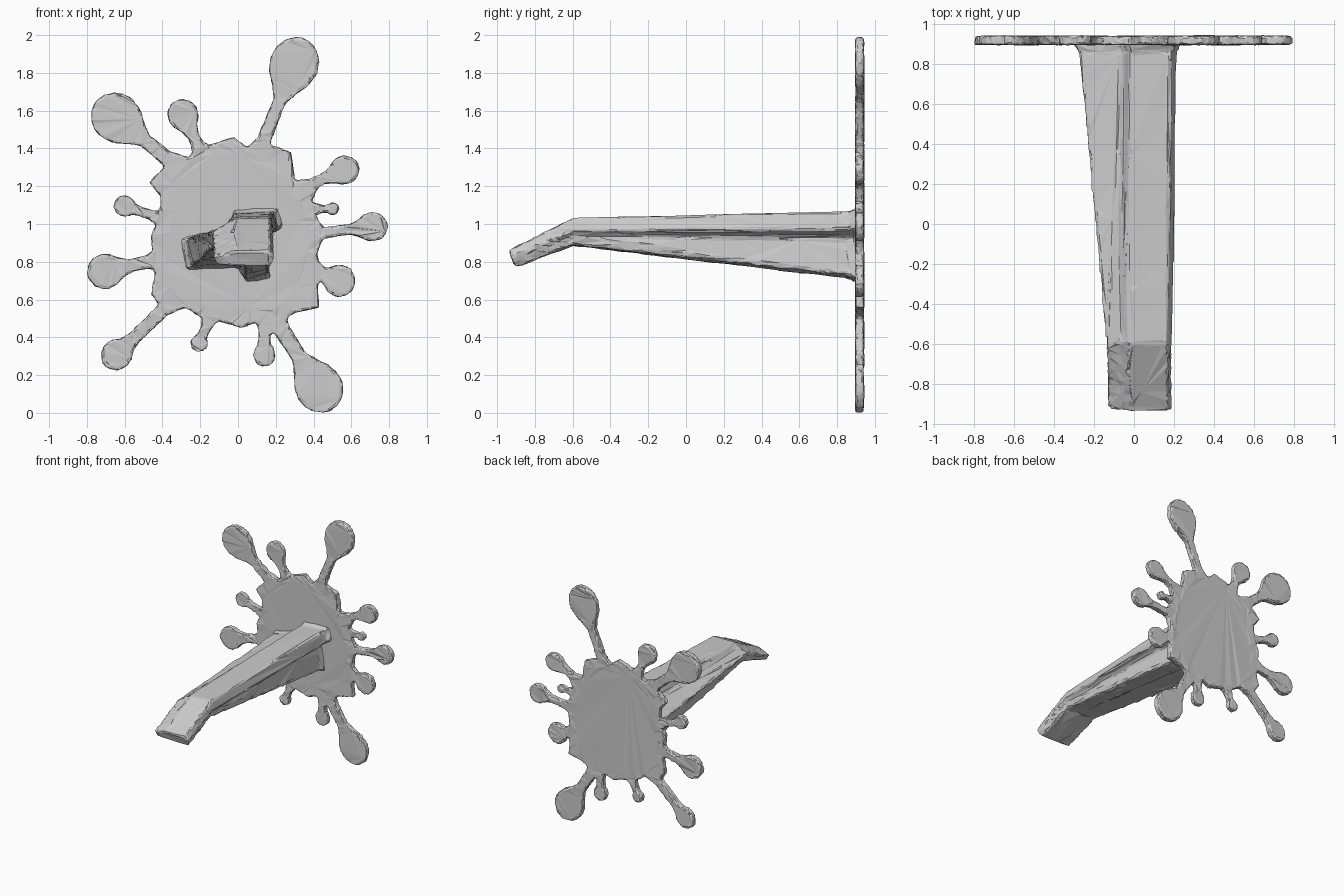
import bpy, bmesh, random
from mathutils import Vector

random.seed(4)
cube = bpy.data.objects.get("Cube")
if cube:
    bpy.data.objects.remove(cube, do_unlink=True)

grey = bpy.data.materials.new("plain grey")
grey.use_nodes = True
grey.diffuse_color = (0.6, 0.6, 0.6, 1)
grey.node_tree.nodes["Principled BSDF"].inputs["Base Color"].default_value = (0.6, 0.6, 0.6, 1)

FRONT, BACK = 0.897, 0.942


def loft(bm, rings):
    """Skin matching rings of points into a closed solid."""
    rings = [[bm.verts.new(p) for p in ring] for ring in rings]
    n = len(rings[0])
    for a, b in zip(rings, rings[1:]):
        for i in range(n):
            j = (i + 1) % n
            bm.faces.new((a[i], a[j], b[j], b[i]))
    bm.faces.new(rings[0][::-1])
    bm.faces.new(rings[-1])


def slab(bm, outline):
    loft(bm, [[(p[0], y, p[1]) for p in outline] for y in (FRONT, BACK)])


def drop(bm, root, bulb, radius, stretch, neck):
    """Flat droplet: flared root, thin neck and a rounded, stretched bulb."""
    root, bulb = Vector(root), Vector(bulb)
    axis = (bulb - root).normalized()
    side = Vector((-axis.y, axis.x))
    length = (bulb - root).length
    start = length - radius * stretch * 1.15
    steps = [(-0.05, neck * 2.2), (0.01, neck * 1.6), (0.05, neck * 1.1),
             (max(0.06, start - 0.02), neck)]
    for c, w in ((-0.8, 0.58), (-0.45, 0.86), (0, 1), (0.4, 0.93),
                 (0.7, 0.72), (0.9, 0.44), (1, 0.15)):
        reach = stretch if c < 0 else max(1, stretch * 0.95)
        steps.append((length + c * radius * reach, max(radius * w, neck * 0.5 if c > 0 else neck)))
    left = [root + axis * d + side * w for d, w in steps]
    right = [root + axis * d - side * w for d, w in steps]
    slab(bm, left + right[::-1])


def finish(name, bm, voxel, ratio, rough):
    """Fuse the pieces, thin the mesh to coarse facets and roughen it."""
    bmesh.ops.recalc_face_normals(bm, faces=bm.faces)
    mesh = bpy.data.meshes.new(name)
    bm.to_mesh(mesh)
    bm.free()
    obj = bpy.data.objects.new(name, mesh)
    bpy.context.collection.objects.link(obj)
    remesh = obj.modifiers.new("fuse", 'REMESH')
    remesh.mode = 'VOXEL'
    remesh.voxel_size = voxel
    obj.modifiers.new("facets", 'DECIMATE').ratio = ratio
    graph = bpy.context.evaluated_depsgraph_get()
    obj.data = bpy.data.meshes.new_from_object(obj.evaluated_get(graph))
    obj.modifiers.clear()
    obj.data.name = name
    for v in obj.data.vertices:
        v.co += Vector([random.uniform(-rough, rough) for _ in range(3)])
    obj.data.materials.clear()
    obj.data.materials.append(grey)
    obj.data.shade_flat()
    return obj


# Splat plate: ragged middle
body = [(-.02, 1.46), (.04, 1.41), (.12, 1.42), (.2, 1.41), (.28, 1.38), (.3, 1.23),
        (.42, 1.18), (.38, 1.1), (.42, 1.03), (.46, .96), (.42, .85), (.43, .77),
        (.42, .65), (.43, .56), (.3, .53), (.22, .48), (.12, .49), (.02, .45),
        (-.08, .48), (-.2, .51), (-.3, .57), (-.4, .55), (-.46, .63), (-.44, .73),
        (-.46, .94), (-.41, 1.05), (-.41, 1.15), (-.47, 1.22), (-.36, 1.33),
        (-.25, 1.36), (-.15, 1.42)]
bm = bmesh.new()
slab(bm, body)

# Splat plate: droplets as root, bulb centre, radius, stretch, neck half width
drops = [((.12, 1.4), (.295, 1.84), .13, 1.22, .033),
         ((-.34, 1.32), (-.64, 1.56), .13, 1.15, .035),
         ((-.2, 1.39), (-.29, 1.575), .082, 1.1, .028),
         ((.34, 1.19), (.56, 1.285), .075, 1.15, .027),
         ((.39, 1.08), (.5, 1.08), .033, 1, .02),
         ((.42, .95), (.71, .985), .078, 1.1, .026),
         ((.4, .75), (.535, .7), .085, 1, .035),
         ((.2, .49), (.425, .14), .125, 1.2, .04),
         ((.14, .5), (.14, .31), .058, 1.15, .03),
         ((-.15, .5), (-.205, .37), .045, 1, .025),
         ((-.36, .58), (-.64, .31), .08, 1.15, .033),
         ((-.43, .81), (-.7, .75), .093, 1.1, .032),
         ((-.41, 1.03), (-.6, 1.095), .055, 1.1, .024)]
for d in drops:
    drop(bm, *d)
finish("splat_plate", bm, 0.011, 0.16, 0.003)

# Bent bar: grooved section, flattening towards the tip
root = [(-.02, 1.06), (.19, 1.065), (.215, .97), (.13, .93), (.16, .73),
        (.04, .71), (0, .78), (-.25, .77), (-.275, .92), (-.05, .98)]
bend = [(-.02, 1.03), (.17, 1.03), (.19, .96), (.165, .945), (.16, .89),
        (.04, .885), (0, .885), (-.11, .89), (-.14, .96), (-.06, 1.0)]
tip = [(-.02, .855), (.17, .86), (.19, .82), (.185, .8), (.17, .77),
       (.04, .775), (0, .775), (-.11, .785), (-.13, .82), (-.06, .845)]


def ring(section, y, grow=1.0):
    return [(.0 + x * grow, y, .9 + (z - .9) * grow) for x, z in section]


tip_ring = [(x, -.94 + (.86 - z) * .4, z) for x, z in tip]
bm = bmesh.new()
loft(bm, [tip_ring, ring(bend, -.6), ring(root, .86), ring(root, .91, 1.14)])
finish("bent_bar", bm, 0.014, 0.1, 0.0035)
